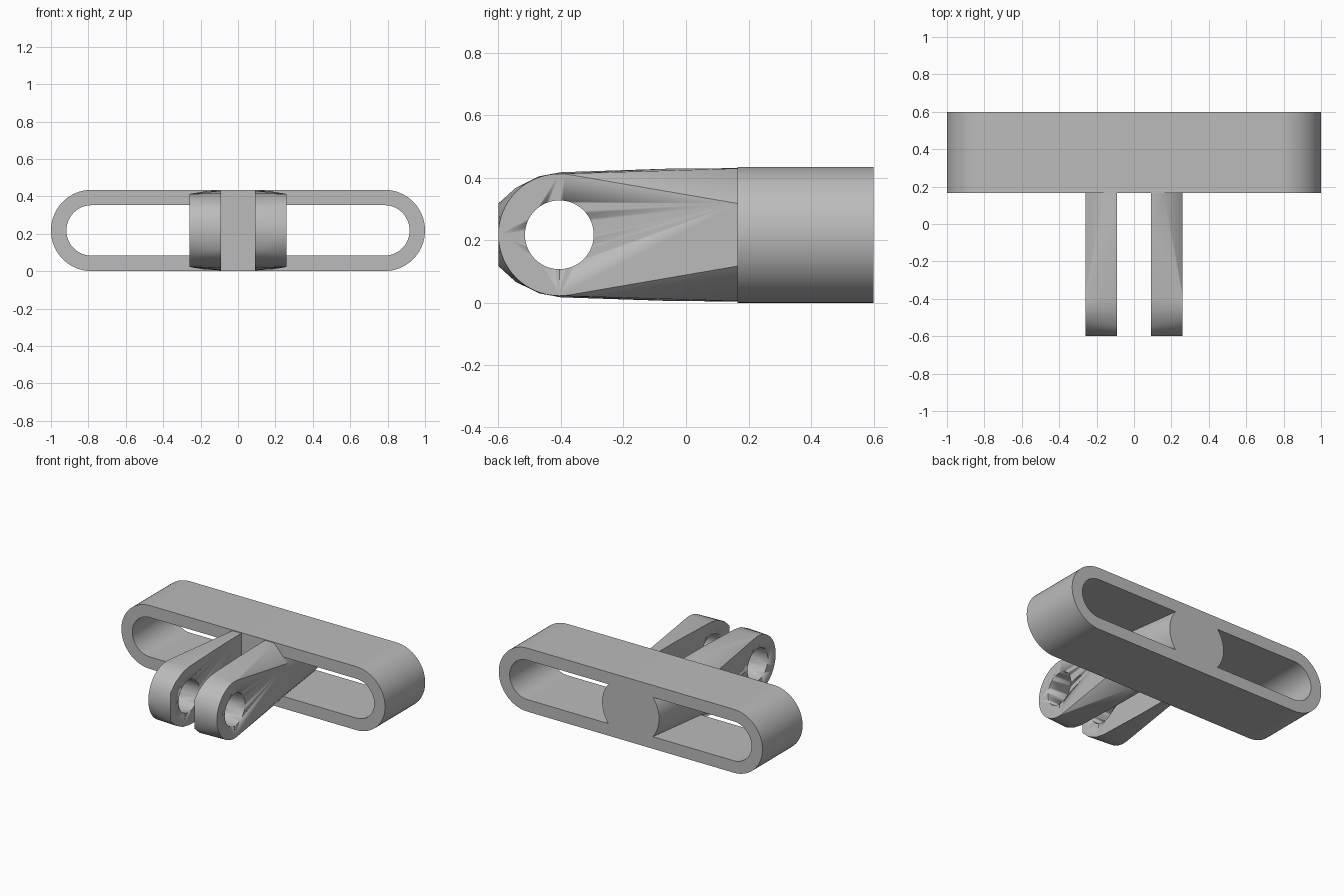
import bpy, bmesh, math

cube = bpy.data.objects.get("Cube")
if cube:
    bpy.data.objects.remove(cube, do_unlink=True)

MID = 0.2175        # height of the shared axis
FRONT, BACK = 0.165, 0.6
PIN_Y = -0.405

grey = bpy.data.materials.new("plain_grey")
grey.use_nodes = True
tone = (0.5, 0.5, 0.5, 1)
grey.diffuse_color = tone
grey.node_tree.nodes["Principled BSDF"].inputs["Base Color"].default_value = tone


def finish(bm, name, angle=25):
    bmesh.ops.recalc_face_normals(bm, faces=bm.faces[:])
    mesh = bpy.data.meshes.new(name)
    bm.to_mesh(mesh)
    bm.free()
    mesh.materials.append(grey)
    obj = bpy.data.objects.new(name, mesh)
    bpy.context.collection.objects.link(obj)
    bpy.ops.object.select_all(action="DESELECT")
    obj.select_set(True)
    bpy.context.view_layer.objects.active = obj
    bpy.ops.object.shade_smooth_by_angle(angle=math.radians(angle))
    return obj


def circle(r, n=64):
    return [(r * math.cos(2 * math.pi * i / n), r * math.sin(2 * math.pi * i / n))
            for i in range(n)]


def stadium(r, half, n=32):
    pts = []
    for side in (1, -1):
        for i in range(n + 1):
            a = -math.pi / 2 + math.pi * i / n
            pts.append((side * (half + r * math.cos(a)), MID + side * r * math.sin(a)))
    return pts


def hull(points, name):
    bm = bmesh.new()
    for p in points:
        bm.verts.new(p)
    res = bmesh.ops.convex_hull(bm, input=bm.verts[:])
    loose = {g for g in res["geom_interior"] + res["geom_unused"]
             if isinstance(g, bmesh.types.BMVert)}
    bmesh.ops.delete(bm, geom=list(loose), context="VERTS")
    bmesh.ops.dissolve_limit(bm, angle_limit=0.01, verts=bm.verts[:], edges=bm.edges[:])
    return finish(bm, name)


# Oblong ring: outer and inner outlines at both depths, joined by quads
bm = bmesh.new()
loops = [[bm.verts.new((x, y, z)) for x, z in stadium(r, 0.7825)]
         for r, y in ((MID, FRONT), (MID, BACK), (0.135, BACK), (0.135, FRONT))]
for a, b in zip(loops, loops[1:] + loops[:1]):
    for i in range(len(a)):
        j = (i + 1) % len(a)
        bm.faces.new((a[i], a[j], b[j], b[i]))
finish(bm, "oblong_ring")

# Solid centre web, tapering from the fork root to a round back
root = [(sx * x, FRONT, MID + sz * z) for sx in (1, -1) for sz in (1, -1)
        for x, z in ((0.26, 0.1), (0.16, 0.212))]
web = [(x, BACK, MID + z) for x, z in circle(0.216)]
hull(root + web, "centre_web")

# Fork prong: round outside, blockier on the slot side
outer = [(0.26, PIN_Y + y, MID + z) for y, z in circle(0.195)]
outer += [(0.26, FRONT, MID + s * 0.1) for s in (1, -1)]
inner = [(0.09, y, MID + s * z) for s in (1, -1) for y, z in
         ((-0.6, 0.1), (-0.545, 0.15), (-0.47, 0.187), (-0.4, 0.2),
          (-0.04, 0.212), (FRONT, 0.213))]
inner += [(0.16, FRONT, MID + s * 0.212) for s in (1, -1)]
prong = hull(outer + inner, "fork_prongs")
mirror = prong.modifiers.new("mirror", "MIRROR")
mirror.use_clip = False

# Pin hole through both prongs
bpy.ops.mesh.primitive_cylinder_add(vertices=64, radius=0.11, depth=1,
                                    location=(0, PIN_Y, MID),
                                    rotation=(0, math.pi / 2, 0))
cutter = bpy.context.object
cutter.name = "pin_hole_cutter"
cutter.data.materials.append(grey)
bpy.ops.object.shade_smooth_by_angle(angle=math.radians(25))
cutter.hide_render = True
cutter.hide_set(True)
cut = prong.modifiers.new("pin_hole", "BOOLEAN")
cut.object = cutter
cut.operation = "DIFFERENCE"
cut.solver = "EXACT"
